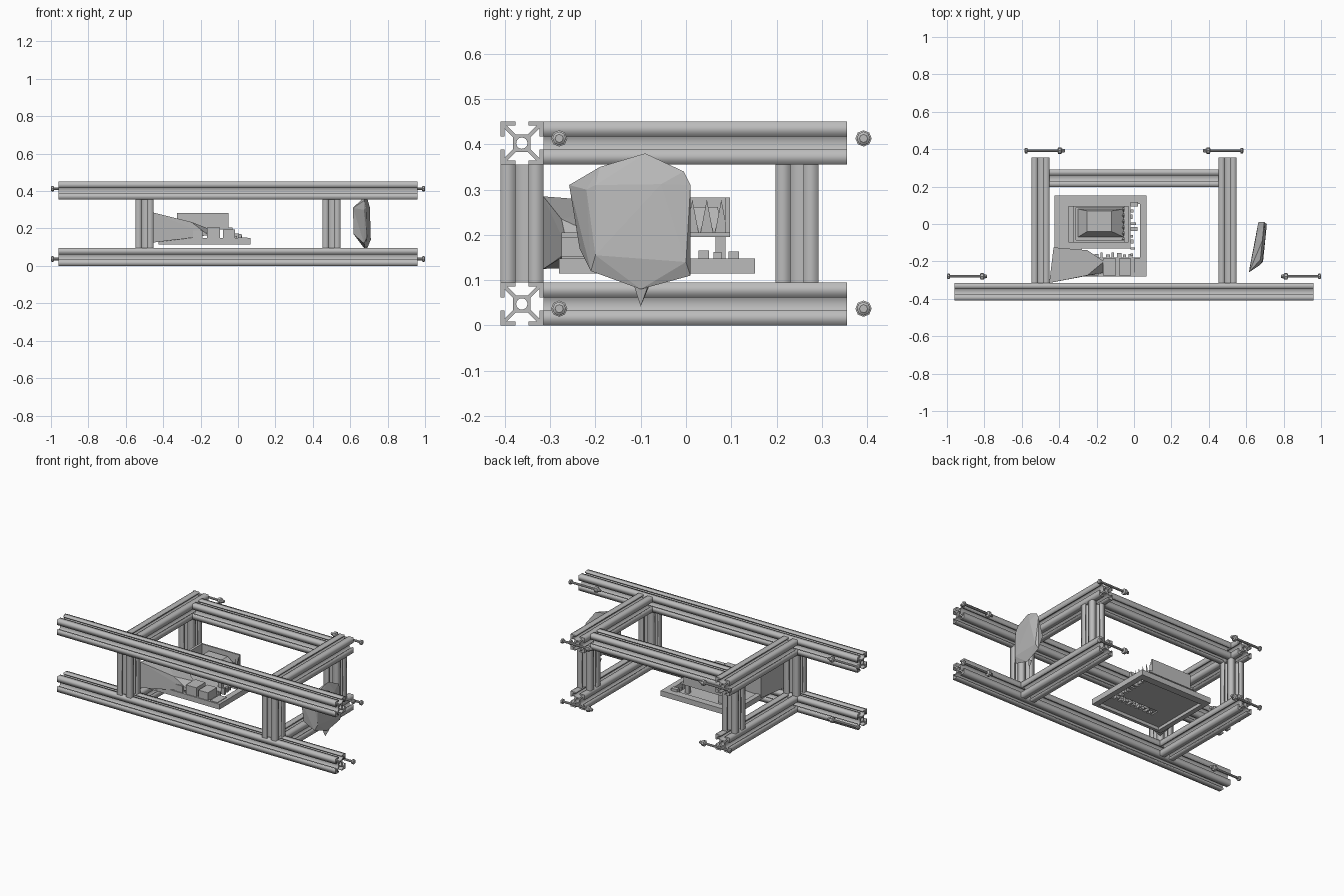
import bpy, bmesh, math, random
from mathutils import Vector, Matrix

cube = bpy.data.objects.get("Cube")
if cube:
    bpy.data.objects.remove(cube, do_unlink=True)
random.seed(4)

grey = bpy.data.materials.new("plain_grey")
grey.use_nodes = True
COLOUR = (0.5, 0.5, 0.5, 1)
grey.diffuse_color = COLOUR
grey.node_tree.nodes["Principled BSDF"].inputs["Base Color"].default_value = COLOUR


def finish(name, bm):
    mesh = bpy.data.meshes.new(name)
    bmesh.ops.recalc_face_normals(bm, faces=bm.faces)
    bm.to_mesh(mesh)
    bm.free()
    mesh.materials.append(grey)
    obj = bpy.data.objects.new(name, mesh)
    bpy.context.collection.objects.link(obj)
    return obj


def box(name, x, y, z):
    bm = bmesh.new()
    size = (x[1] - x[0], y[1] - y[0], z[1] - z[0])
    centre = Vector((x[0] + x[1], y[0] + y[1], z[0] + z[1])) / 2
    bmesh.ops.create_cube(bm, size=1, matrix=Matrix.Translation(centre) @ Matrix.Diagonal((*size, 1)))
    return finish(name, bm)


def hull(name, points):
    bm = bmesh.new()
    for p in points:
        bm.verts.new(p)
    res = bmesh.ops.convex_hull(bm, input=bm.verts)
    loose = {v for v in res["geom_interior"] if isinstance(v, bmesh.types.BMVert)}
    bmesh.ops.delete(bm, geom=list(loose), context="VERTS")
    return finish(name, bm)


# Slotted extrusion section, one quarter turned four times
H, SLOT, WALL, HUB, ARM = 0.0475, 0.0145, 0.009, 0.019, 0.006
INNER = H - WALL
QUARTER = [(HUB, HUB - ARM), (INNER, INNER - ARM), (INNER, SLOT), (H, SLOT), (H, H),
           (SLOT, H), (SLOT, INNER), (INNER - ARM, INNER), (HUB - ARM, HUB)]


def extrusion(name, start, end):
    outline = []
    for turn in range(4):
        rot = Matrix.Rotation(turn * math.pi / 2, 2)
        outline += [rot @ Vector(p) for p in QUARTER]
    bore = [(0.0125 * math.cos(i * math.pi / 8), 0.0125 * math.sin(i * math.pi / 8)) for i in range(16)]
    curve = bpy.data.curves.new(name + "_section", "CURVE")
    curve.dimensions, curve.fill_mode = "2D", "BOTH"
    start, end = Vector(start), Vector(end)
    curve.extrude = (end - start).length / 2
    for loop in (outline, bore):
        spline = curve.splines.new("POLY")
        spline.points.add(len(loop) - 1)
        for pt, co in zip(spline.points, loop):
            pt.co = (co[0], co[1], 0, 1)
        spline.use_cyclic_u = True
    helper = bpy.data.objects.new(name + "_helper", curve)
    bpy.context.collection.objects.link(helper)
    bpy.context.view_layer.update()
    bm = bmesh.new()
    bm.from_mesh(helper.to_mesh())
    bpy.data.objects.remove(helper, do_unlink=True)
    bmesh.ops.remove_doubles(bm, verts=bm.verts, dist=1e-5)
    axis = end - start
    turn = Matrix.Identity(4)
    if abs(axis.x) > 0.01:
        turn = Matrix.Rotation(math.pi / 2, 4, "Y")
    elif abs(axis.y) > 0.01:
        turn = Matrix.Rotation(math.pi / 2, 4, "X")
    bm.transform(Matrix.Translation((start + end) / 2) @ turn)
    return finish(name, bm)


def bolt(name, outer_x, direction, y, z):
    # Stations along the bolt: distance from outer end, radius
    stations = [(0, 0.009), (0.004, 0.015), (0.014, 0.015), (0.016, 0.007), (0.176, 0.007),
                (0.18, 0.018), (0.195, 0.018), (0.2, 0.011), (0.215, 0.008)]
    bm = bmesh.new()
    rings = []
    for d, r in stations:
        rings.append([bm.verts.new((outer_x + direction * d, y + r * math.cos(i * math.pi / 4),
                                    z + r * math.sin(i * math.pi / 4))) for i in range(8)])
    for a, b in zip(rings, rings[1:]):
        for i in range(8):
            bm.faces.new((a[i], a[i - 1], b[i - 1], b[i]))
    bm.faces.new(rings[0])
    bm.faces.new(rings[-1])
    return finish(name, bm)


# Frame of rails and posts
LOW, HIGH, FRONT, BACK, SIDE = 0.0475, 0.4025, -0.3625, 0.245, 0.5
for level, z, bz in (("lower", LOW, 0.037), ("upper", HIGH, 0.413)):
    extrusion(level + "_front_rail", (-0.96, FRONT, z), (0.96, FRONT, z))
    for side, s in (("left", 1), ("right", -1)):
        extrusion(f"{level}_{side}_rail", (s * SIDE, FRONT + H, z), (s * SIDE, 0.355, z))
        bolt(f"{level}_{side}_front_bolt", s * 1.0, -s, -0.28, bz)
        bolt(f"{level}_{side}_back_bolt", s * 0.585, -s, 0.392, bz)
extrusion("upper_back_rail", (-SIDE + H, BACK, HIGH), (SIDE - H, BACK, HIGH))
for side, s in (("left", 1), ("right", -1)):
    for end, y in (("front", FRONT), ("back", BACK)):
        extrusion(f"{end}_{side}_post", (s * SIDE, y, LOW + H), (s * SIDE, y, HIGH - H))

# Shallow tray with a board that leaves gaps
TX, TY, TZ = (-0.425, 0.068), (-0.28, 0.152), (0.115, 0.148)
box("tray_left_wall", (TX[1] - 0.035, TX[1]), TY, TZ)
box("tray_right_wall", (TX[0], TX[0] + 0.03), TY, TZ)
box("tray_front_wall", TX, (TY[0], TY[0] + 0.02), TZ)
box("tray_back_wall", TX, (TY[1] - 0.045, TY[1]), TZ)
box("board_main", (-0.4, -0.02), (-0.13, 0.12), (0.134, 0.142))
box("board_front", (-0.4, 0.05), (-0.27, -0.18), (0.134, 0.142))
box("board_right", (-0.4, -0.28), (-0.2, -0.12), (0.134, 0.142))
for i in range(9):
    y = -0.17 + i * 0.033
    w = random.uniform(0.01, 0.024)
    box(f"board_chip_{i + 1}", (-0.02, random.uniform(-0.01, 0.025)), (y, y + w), (0.134, random.uniform(0.15, 0.175)))
    x = -0.27 + i * 0.03
    box(f"board_tab_{i + 1}", (x, x + w), (-0.18, random.uniform(-0.165, -0.15)), (0.134, 0.15))

# Connectors along the front of the board
for i, (x, w, top) in enumerate([(-0.25, 0.06, 0.19), (-0.165, 0.07, 0.205), (-0.08, 0.065, 0.195), (0.0, 0.05, 0.152)]):
    box(f"connector_{i + 1}", (x, x + w), (-0.275, -0.185), (0.142, top))

# Plug flaring out towards the right side of the frame
hull("flared_plug", [(-0.453, -0.315, 0.125), (-0.453, -0.315, 0.285), (-0.43, -0.125, 0.13),
                     (-0.43, -0.125, 0.27), (-0.25, -0.275, 0.15), (-0.25, -0.275, 0.235),
                     (-0.25, -0.14, 0.15), (-0.25, -0.14, 0.22), (-0.16, -0.26, 0.165), (-0.16, -0.2, 0.2)])

# Open cooler housing with a tapered core
CX, CY, CZ = (-0.35, -0.03), (-0.1, 0.097), (0.2, 0.283)
box("cooler_base", CX, CY, (0.195, 0.205))
box("cooler_front_wall", (-0.325, -0.05), (CY[0], CY[0] + 0.015), CZ)
box("cooler_back_wall", (-0.325, -0.05), (CY[1] - 0.01, CY[1]), CZ)
box("cooler_right_wall", (-0.325, -0.31), CY, CZ)
core = [(x, y, 0.205) for x in (-0.3, -0.055) for y in (-0.07, 0.08)]
core += [(x, y, 0.262) for x in (-0.25, -0.12) for y in (-0.04, 0.07)]
hull("cooler_core", core)
for i in range(6):
    y = CY[0] + 0.018 + i * 0.032
    hull(f"cooler_fin_{i + 1}", [(-0.055, y - 0.014, 0.205), (-0.055, y + 0.014, 0.205),
                                 (-0.05, y, 0.278), (-0.065, y, 0.205)])
for i, x in enumerate((-0.31, -0.08)):
    for j, y in enumerate((-0.085, 0.065)):
        box(f"cooler_leg_{i * 2 + j + 1}", (x, x + 0.025), (y, y + 0.022), (0.142, 0.196))

# Faceted pod beside the frame
rim = [(-0.19, 0.35), (-0.09, 0.38), (-0.005, 0.34), (0.01, 0.31),
       (0.01, 0.11), (-0.1, 0.08), (-0.21, 0.12), (-0.22, 0.3)]
pod = [(0.675 + 0.1 * (y + 0.2), y, z) for y, z in rim]
pod += [(0.685, -0.2, 0.31), (0.705, -0.055, 0.312), (0.71, 0.0, 0.14), (0.69, -0.2, 0.155)]
pod += [(0.615, -0.258, 0.31), (0.618, -0.235, 0.17), (0.65, -0.08, 0.15), (0.65, -0.08, 0.3), (0.665, 0.01, 0.2)]
hull("faceted_pod", pod)
hull("pod_spike", [(0.66, -0.115, 0.088), (0.69, -0.085, 0.084), (0.665, -0.08, 0.09), (0.672, -0.1, 0.042)])
